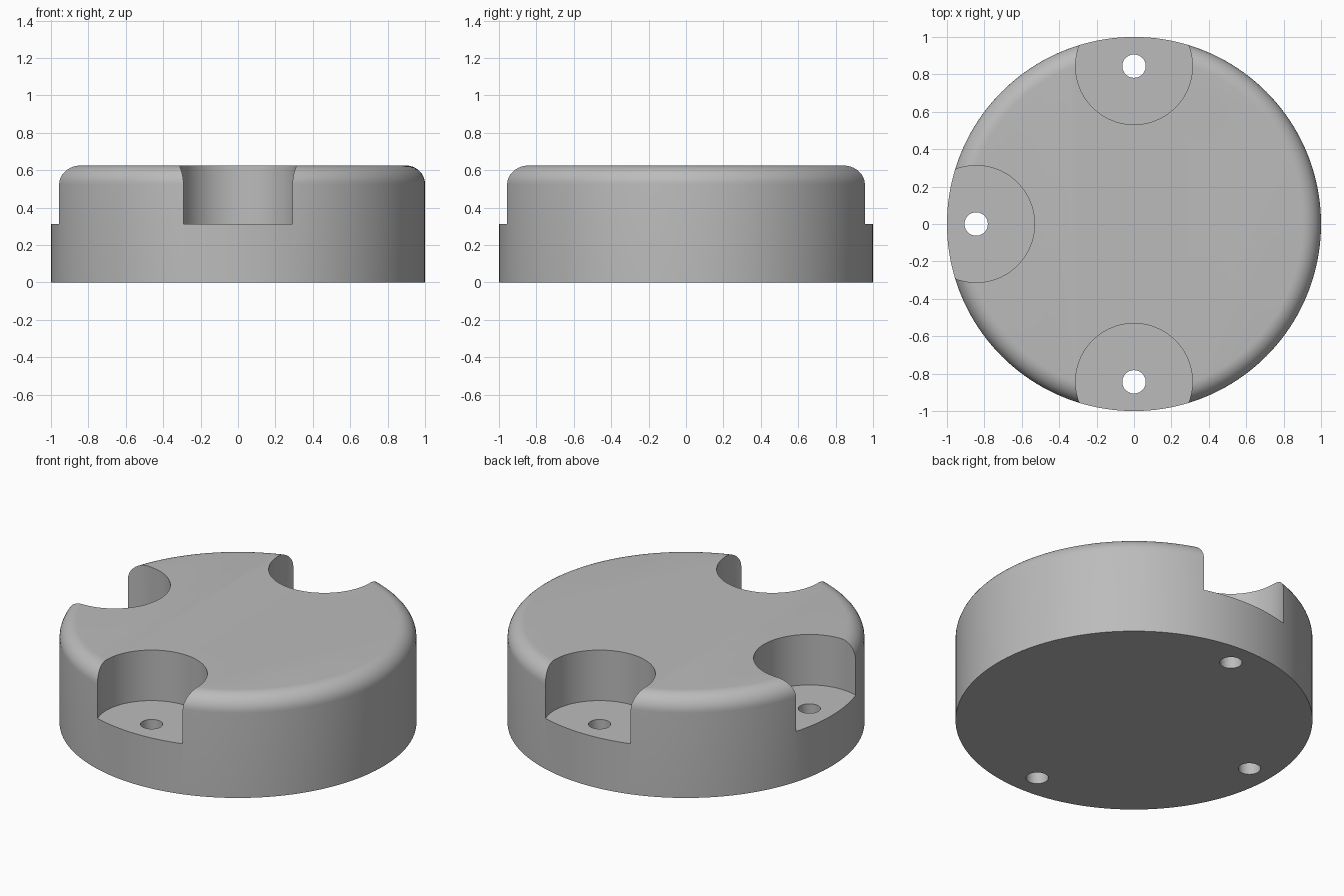
import bpy
import math

if "Cube" in bpy.data.objects:
    bpy.data.objects.remove(bpy.data.objects["Cube"])

HEIGHT, FILLET = 0.625, 0.1
NOTCH_FLOOR, NOTCH_RADIUS = 0.3125, 0.3125
HOLE_RADIUS, HOLE_OFFSET = 0.0625, 0.844

grey = bpy.data.materials.new("plain_grey")
grey.use_nodes = True
colour = (0.5, 0.5, 0.5, 1)
grey.diffuse_color = colour
grey.node_tree.nodes["Principled BSDF"].inputs["Base Color"].default_value = colour


def cylinder(name, radius, bottom, top, x=0, y=0, sides=64):
    bpy.ops.mesh.primitive_cylinder_add(
        vertices=sides, radius=radius, depth=top - bottom,
        location=(x, y, (bottom + top) / 2))
    obj = bpy.context.object
    obj.name = name
    obj.data.materials.append(grey)
    return obj


def apply_modifier(obj, mod):
    bpy.context.view_layer.objects.active = obj
    bpy.ops.object.modifier_apply(modifier=mod.name)


# Round body with a rounded upper rim
body = cylinder("round_body", 1, 0, HEIGHT, sides=160)
rim = body.vertex_groups.new(name="top_rim")
rim.add([v.index for v in body.data.vertices if v.co.z > 0], 1, "REPLACE")
bevel = body.modifiers.new("rounded_rim", "BEVEL")
bevel.limit_method = "VGROUP"
bevel.vertex_group = rim.name
bevel.width = FILLET
bevel.segments = 10
apply_modifier(body, bevel)


def cut(cutter):
    mod = body.modifiers.new("cut", "BOOLEAN")
    mod.operation = "DIFFERENCE"
    mod.solver = "EXACT"
    mod.object = cutter
    apply_modifier(body, mod)
    bpy.data.objects.remove(cutter)


# Three screw recesses, each with a through hole: back, right and front
for angle in (90, 180, 270):
    x = HOLE_OFFSET * math.cos(math.radians(angle))
    y = HOLE_OFFSET * math.sin(math.radians(angle))
    cut(cylinder("recess_cutter", NOTCH_RADIUS, NOTCH_FLOOR, 1, x, y, 96))
    cut(cylinder("hole_cutter", HOLE_RADIUS, -0.2, 0.5, x, y, 48))

# Smooth curved walls, crisp recess edges
bpy.ops.object.select_all(action="DESELECT")
body.select_set(True)
bpy.context.view_layer.objects.active = body
bpy.ops.object.shade_smooth_by_angle(angle=math.radians(30))
